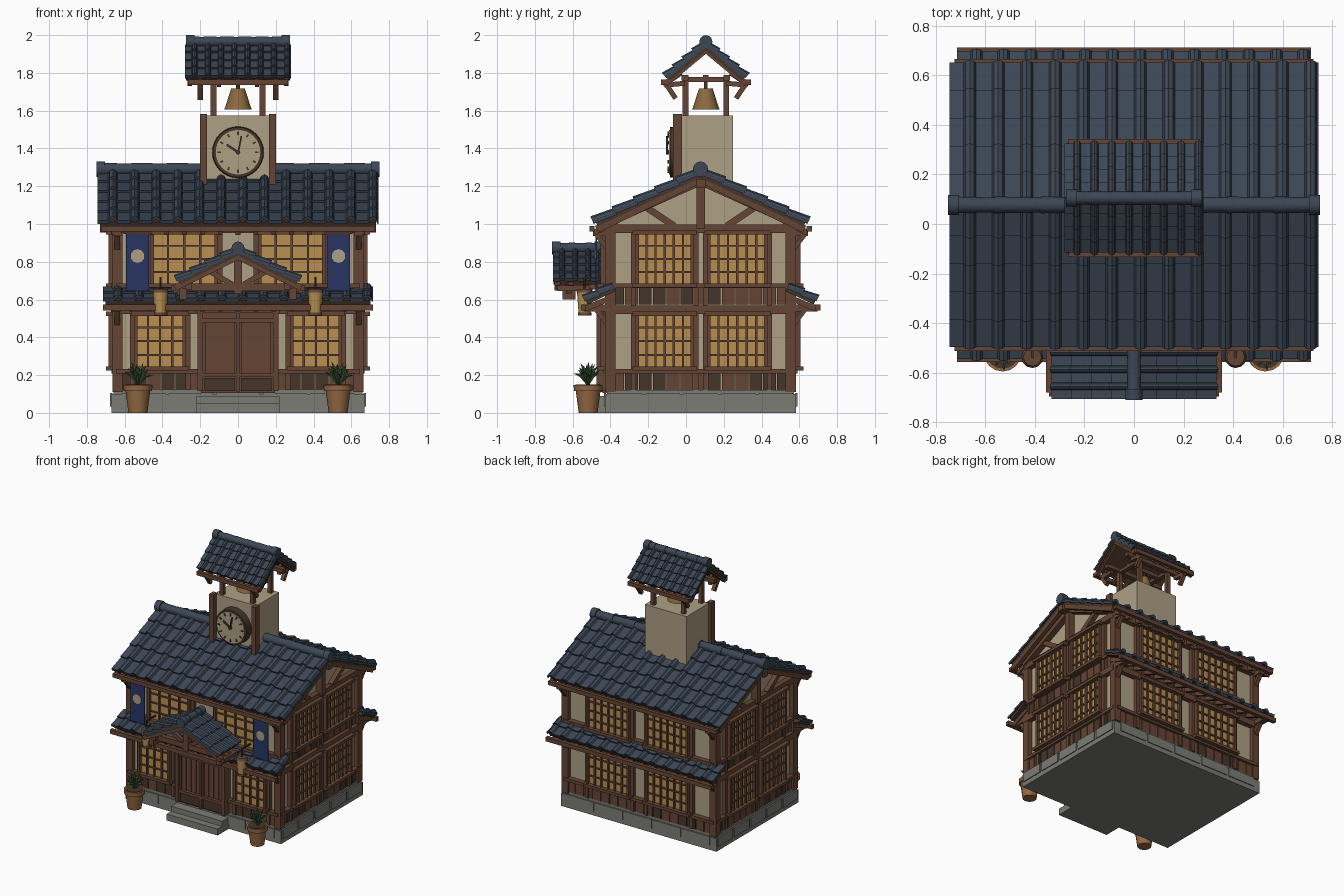
import bpy, bmesh, math, random
from mathutils import Vector as V, Matrix as Mx

if "Cube" in bpy.data.objects:
    bpy.data.objects.remove(bpy.data.objects["Cube"])

random.seed(4)
COL = dict(tile=(.045, .062, .09), wood=(.13, .06, .035), dark=(.06, .035, .022), plaster=(.42, .35, .23),
           paper=(.48, .28, .085), stone=(.2, .2, .18), blue=(.02, .035, .12), clay=(.3, .14, .055),
           leaf=(.05, .1, .04), bronze=(.26, .14, .05))
MATS = {}
for k, c in COL.items():
    MATS[k] = bpy.data.materials.new(k)
    MATS[k].diffuse_color = (*c, 1)
I, parts = Mx.Identity(4), {}
YC = .077  # house centre in y


def get(name, mat):
    return parts.setdefault(name, (bmesh.new(), mat))[0]


def box(name, mat, c, s, M=I):
    bmesh.ops.create_cube(get(name, mat), size=1, matrix=M @ Mx.Translation(c) @ Mx.Diagonal((*s, 1)))


def beam(name, mat, p, q, w, h, M=I):
    p, q = M @ V(p), M @ V(q)
    m = Mx.Translation((p + q) / 2) @ (q - p).to_track_quat('Y', 'Z').to_matrix().to_4x4()
    bmesh.ops.create_cube(get(name, mat), size=1, matrix=m @ Mx.Diagonal((w, (q - p).length, h, 1)))


def cone(name, mat, p, q, r0, r1, n=16, M=I):
    p, q = M @ V(p), M @ V(q)
    m = Mx.Translation((p + q) / 2) @ (q - p).to_track_quat('Z', 'Y').to_matrix().to_4x4()
    bmesh.ops.create_cone(get(name, mat), cap_ends=True, segments=n, radius1=r0, radius2=r1,
                          depth=(q - p).length, matrix=m)


def slope(name, a, b, down, cols, rows, bump=.024):
    """Stepped courses of rolled tiles on a thin deck; a-b is the top edge, down goes to the eave."""
    a, U, D = V(a), V(b) - V(a), V(down)
    N = U.cross(D).normalized()
    if N.z < 0:
        N = -N
    bm = get(name, 'tile')
    prof = [(0, 0), (.5, 0), (.57, .65), (.72, 1), (.87, .65), (.94, 0)]
    pts = [((c + t) / cols, h * bump) for c in range(cols) for t, h in prof] + [(1, 0)]
    for r in range(rows):
        rings = []
        for f, n in ((r, -.012), (r, .003), (r + 1.06, .016), (r + 1.06, -.003)):
            rings.append([bm.verts.new(a + U * t + D * (f / rows) + N * (n + h)) for t, h in pts])
        for k in range(4):
            A, B = rings[k], rings[(k + 1) % 4]
            for i in range(len(pts) - 1):
                bm.faces.new((A[i], A[i + 1], B[i + 1], B[i]))
        for i in (0, -1):
            bm.faces.new([g[i] for g in rings])
    mid = a + U / 2 + D / 2 - N * .012
    m = Mx((U.normalized(), D.normalized(), N)).transposed().to_4x4()
    bmesh.ops.create_cube(get(name + '_deck', 'dark'), size=1,
                          matrix=Mx.Translation(mid) @ m @ Mx.Diagonal((U.length * .98, D.length * .98, .024, 1)))


def ridge(name, a, b, r, n):
    a, b = V(a), V(b)
    for i in range(n):
        cone(name, 'tile', a.lerp(b, i / n), a.lerp(b, (i + 1) / n), r, r * .88, 12)
    d = (b - a).normalized() * .045
    for p, q in ((a, a + d), (b, b - d)):
        cone(name, 'tile', p, q, r * 1.2, r * 1.2, 12)


def facade(o, u, n):
    m = Mx((u, n, (0, 0, 1))).transposed().to_4x4()
    m.translation = o
    return m


def window(M, u0, u1, z0, z1, nv, nh, name='window'):
    c, zc, w, h = (u0 + u1) / 2, (z0 + z1) / 2, u1 - u0, z1 - z0
    box(name + '_paper', 'paper', (c, .015, zc), (w, .04, h), M)
    for u in (u0, u1):
        box(name + '_frame', 'wood', (u, .025, zc), (.018, .06, h + .02), M)
    for z in (z0, z1):
        box(name + '_frame', 'wood', (c, .032, z), (w + .05, .075, .022), M)
    for i in range(1, nv + 1):
        box(name + '_lattice', 'wood', (u0 + w * i / (nv + 1), .04, zc), (.012, .018, h), M)
    for i in range(1, nh + 1):
        box(name + '_lattice', 'wood', (c, .038, z0 + h * i / (nh + 1)), (w, .014, .01), M)


def wall_trim(M, half, low, up, nv):
    for z0, z1 in ((.12, .215), (.575, .665)):  # plank bands
        n = round(half * 2 / .075)
        for i in range(n):
            w = 2 * half / n
            box('planks_' + ('dark' if (d := random.random() < .25) else 'brown'), 'dark' if d else 'wood',
                (-half + w * (i + .5), .005, (z0 + z1) / 2), (w - .006, .03, z1 - z0), M)
    for z, h in ((.22, .024), (.545, .045), (.672, .024), (.975, .045)):
        box('wall_beams', 'wood', (0, .014, z), (2 * half + .03, .05, h), M)
    for z0, z1, wins in ((.12, .56, low), (.56, .99, up)):
        for u0, u1 in wins:
            window(M, u0, u1, z0 + .115, z1 - .035, nv, 3)
            for u in (u0 - .02, u1 + .02):
                box('wall_posts', 'wood', (u, .01, (z0 + z1) / 2), (.026, .04, z1 - z0), M)


# Stone base and steps
box('stone_base', 'stone', (0, YC, .05), (1.34, 1.01, .1))
box('base_cap', 'stone', (0, YC, .11), (1.32, .99, .02))
box('step_upper', 'stone', (0, -.46, .07), (.44, .1, .04))
box('step_lower', 'stone', (0, -.49, .025), (.44, .15, .05))
for i in range(5):
    for s in (-1, 1):
        box('base_blocks', 'stone', (-.5 + .25 * i, YC + s * .506, .07), (.23, .012, .07))
        box('base_blocks', 'stone', (s * .671, YC - .4 + .2 * i, .07), (.012, .18, .07))

# Plaster body with gable
bm = get('plaster_walls', 'plaster')
sec = [(-.475, .1), (.475, .1), (.475, 1.01), (0, 1.235), (-.475, 1.01)]
A, B = [[bm.verts.new((x, YC + y, z)) for y, z in sec] for x in (-.63, .63)]
for i in range(5):
    bm.faces.new((A[i], A[i - 1], B[i - 1], B[i]))
bm.faces.new(A), bm.faces.new(B)

# Four facades
FR = facade((0, YC - .475, 0), (1, 0, 0), (0, -1, 0))
BK = facade((0, YC + .475, 0), (-1, 0, 0), (0, 1, 0))
wall_trim(FR, .63, [(-.54, -.285), (.285, .54)], [(-.455, -.115), (.115, .455)], 3)
wall_trim(BK, .63, [(-.43, -.08), (.08, .43)], [(-.43, -.08), (.08, .43)], 5)
for s in (-1, 1):
    SD = facade((s * .63, YC, 0), (0, 1, 0), (s, 0, 0))
    wins = [(-.335, -.045), (.045, .345)]
    wall_trim(SD, .475, wins, wins, 5)
    for t in (-1, 1):
        box('corner_posts', 'wood', (s * .638, YC + t * .478, .55), (.055, .055, .88))
        # gable truss and bargeboards
        beam('gable_truss', 'wood', (t * .5, .025, 1.0), (0, .025, 1.225), .045, .04, SD)
        beam('gable_truss', 'wood', (t * .14, .02, .99), (t * .29, .02, 1.09), .035, .035, SD)
        beam('bargeboard', 'wood', (t * .55, .085, .972), (0, .085, 1.237), .03, .04, SD)
        # corner brackets under eaves
        for z in (.935, .535):
            x, o = s * .64, .57 if z > .7 else .62
            beam('eave_brackets', 'wood', (x, YC + t * .45, z + .02), (x, YC + t * o, z + .02), .045, .035)
            beam('eave_brackets', 'wood', (x, YC + t * .49, z - .07), (x, YC + t * .555, z + .015), .03, .025)
    box('gable_king_post', 'wood', (0, .03, 1.11), (.045, .05, .27), SD)
    box('gable_purlin', 'wood', (0, .05, 1.215), (.05, .13, .045), SD)

# Main roof, skirt roofs, rafters and gutters
for s in (-1, 1):
    slope('main_roof', (-.745, YC, 1.272), (.745, YC, 1.272), (0, s * .56, -.265), 13, 5)
    slope('skirt_roof', (-.715, YC + s * .46, .667), (.715, YC + s * .46, .667), (0, s * .15, -.072), 13, 2, .02)
    box('main_gutter', 'wood', (0, YC + s * .575, .975), (1.45, .028, .03))
    box('skirt_gutter', 'wood', (0, YC + s * .62, .557), (1.43, .028, .032))
    for i in range(15):
        x = -.66 + i * 1.32 / 14
        beam('main_rafters', 'wood', (x, YC + s * .44, 1.01), (x, YC + s * .565, .955), .025, .03)
        beam('skirt_rafters', 'wood', (x, YC + s * .46, .615), (x, YC + s * .615, .55), .025, .03)
ridge('main_ridge', (-.75, YC, 1.29), (.75, YC, 1.29), .034, 8)

# Front double door
box('door_panel', 'wood', (0, .02, .33), (.39, .05, .45), FR)
for s in (-1, 1):
    window(FR, s * .097 - .085, s * .097 + .085, .2, .49, 3, 3, 'door')
    box('door_frame', 'wood', (s * .2, .035, .34), (.028, .08, .45), FR)
    box('door_kickboard', 'dark', (s * .097, .04, .15), (.16, .03, .07), FR)
box('door_lintel', 'wood', (0, .035, .55), (.44, .08, .04), FR)
box('door_stile', 'wood', (0, .05, .33), (.014, .04, .44), FR)

# Porch gable
for s in (-1, 1):
    slope('porch_roof', (0, -.705, .858), (0, -.43, .858), (s * .32, 0, -.158), 4, 4, .02)
    box('porch_eave_beam', 'wood', (s * .343, -.595, .66), (.025, .17, .028))
    for y in (-.68, -.61):
        beam('porch_bargeboard', 'wood', (0, y, .828), (s * .335, y, .662), .03, .034)
    beam('porch_struts', 'wood', (s * .03, -.62, .68), (s * .15, -.62, .75), .03, .028)
    for y in (-.62, -.53):
        beam('porch_brackets', 'wood', (s * .345, y, .645), (s * .24, y, .69), .03, .03)
        beam('porch_brackets', 'wood', (s * .29, y, .6), (s * .29, y + .001, .66), .04, .07)
    beam('porch_purlins', 'wood', (s * .26, -.67, .67), (s * .26, -.4, .67), .035, .035)
box('porch_tie_beam', 'wood', (0, -.62, .665), (.58, .04, .04))
box('porch_king_post', 'wood', (0, -.625, .73), (.04, .045, .2))
ridge('porch_ridge', (0, -.71, .873), (0, -.44, .873), .029, 3)

# Clock tower
box('tower_body', 'plaster', (0, .11, 1.36), (.36, .28, .43))
for s in (-1, 1):
    box('tower_posts', 'wood', (s * .182, -.045, 1.395), (.036, .05, .375))
cone('clock_rim', 'dark', (0, -.02, 1.38), (0, -.085, 1.38), .137, .133, 32)
cone('clock_face', 'plaster', (0, -.03, 1.38), (0, -.09, 1.38), .118, .118, 32)
for i in range(12):
    R = Mx.Translation((0, -.092, 1.38)) @ Mx.Rotation(i * math.pi / 6, 4, 'Y')
    box('clock_ticks', 'dark', (0, 0, .1), (.009, .01, .018), R)
beam('clock_hands', 'dark', (.008, -.098, 1.375), (-.06, -.098, 1.42), .008, .012)
beam('clock_hands', 'dark', (0, -.1, 1.37), (.018, -.1, 1.465), .012, .008)
cone('clock_hub', 'dark', (0, -.09, 1.38), (0, -.105, 1.38), .012, .012)

# Belfry with bell
YB = .105
for s in (-1, 1):
    slope('belfry_roof', (-.28, YB, 1.948), (.28, YB, 1.948), (0, s * .207, -.172), 8, 4, .02)
    box('belfry_gutter', 'wood', (0, YB + s * .225, 1.75), (.53, .026, .03))
    box('belfry_plate', 'wood', (0, YB + s * .11, 1.775), (.5, .035, .03))
    for t in (-1, 1):
        box('belfry_posts', 'wood', (s * .13, YB + t * .108, 1.675), (.03, .03, .2))
        beam('belfry_bargeboard', 'wood', (s * .255, YB, 1.92), (s * .255, YB + t * .215, 1.742), .025, .03)
    box('belfry_end_tie', 'wood', (s * .13, YB, 1.765), (.03, .24, .025))
    for x in (-.2, -.1, 0, .1, .2):
        beam('belfry_rafters', 'wood', (x, YB + s * .13, 1.8), (x, YB + s * .225, 1.735), .022, .026)
    for x in (-.2, .2):
        beam('belfry_brackets', 'wood', (x, YB + s * .16, 1.665), (x, YB + s * .21, 1.74), .028, .026)
        beam('belfry_brackets', 'wood', (x, YB + s * .11, 1.745), (x, YB + s * .22, 1.735), .028, .026)
ridge('belfry_ridge', (-.275, YB, 1.965), (.275, YB, 1.965), .029, 6)
cone('bell', 'bronze', (0, YB, 1.605), (0, YB, 1.63), .073, .064)
cone('bell', 'bronze', (0, YB, 1.63), (0, YB, 1.718), .064, .036)
box('bell_hanger', 'dark', (0, YB, 1.745), (.02, .02, .06))
box('bell_beam', 'wood', (0, YB, 1.775), (.29, .03, .03))

for s in (-1, 1):
    # Banners
    box('banners', 'blue', (s * .532, -.475, .8), (.122, .008, .31))
    beam('banner_rods', 'dark', (s * .46, -.475, .955), (s * .605, -.475, .955), .014, .014)
    beam('banner_rods', 'dark', (s * .532, -.475, .955), (s * .532, -.4, .955), .012, .012)
    cone('banner_discs', 'plaster', (s * .532, -.475, .83), (s * .532, -.484, .83), .037, .037, 10)
    # Lanterns
    x, y = s * .41, -.537
    cone('lantern_paper', 'paper', (x, y, .53), (x, y, .64), .032, .04, 12)
    cone('lantern_caps', 'wood', (x, y, .515), (x, y, .532), .036, .036, 12)
    cone('lantern_caps', 'wood', (x, y, .638), (x, y, .655), .044, .036, 12)
    cone('lantern_rods', 'dark', (x, y, .65), (x, y, .72), .005, .005, 6)
    beam('lantern_rods', 'dark', (x, y, .715), (x, -.4, .715), .01, .01)
    # Potted plants
    x, y = s * .53, -.518
    cone('plant_pots', 'clay', (x, y, 0), (x, y, .12), .05, .066)
    cone('plant_pots', 'clay', (x, y, .115), (x, y, .147), .075, .077)
    cone('pot_soil', 'dark', (x, y, .14), (x, y, .15), .066, .066)
    for i in range(18):
        a, k = i * 2.4, i / 18
        d = V((math.cos(a), math.sin(a), 0))
        p = V((x, y, .145))
        m = p + d * (.04 - .025 * k) + V((0, 0, .05 + .035 * k))
        q = p + d * (.082 - .05 * k) + V((0, 0, .055 + .075 * k))
        cone('plant_leaves', 'leaf', p, m, .004, .011, 4)
        cone('plant_leaves', 'leaf', m, q, .011, 0, 4)

# Turn every collected part into an object
for name, (bm, mat) in parts.items():
    bmesh.ops.recalc_face_normals(bm, faces=bm.faces)
    me = bpy.data.meshes.new(name)
    bm.to_mesh(me)
    bm.free()
    me.materials.append(MATS[mat])
    ob = bpy.data.objects.new(name, me)
    bpy.context.collection.objects.link(ob)
    ob.select_set(True)
    bpy.context.view_layer.objects.active = ob
bpy.ops.object.shade_smooth_by_angle(angle=math.radians(35))

for m in bpy.data.materials:
    if m.users and not m.is_grease_pencil:
        m.use_nodes = True
        m.node_tree.nodes["Principled BSDF"].inputs["Base Color"].default_value = m.diffuse_color
